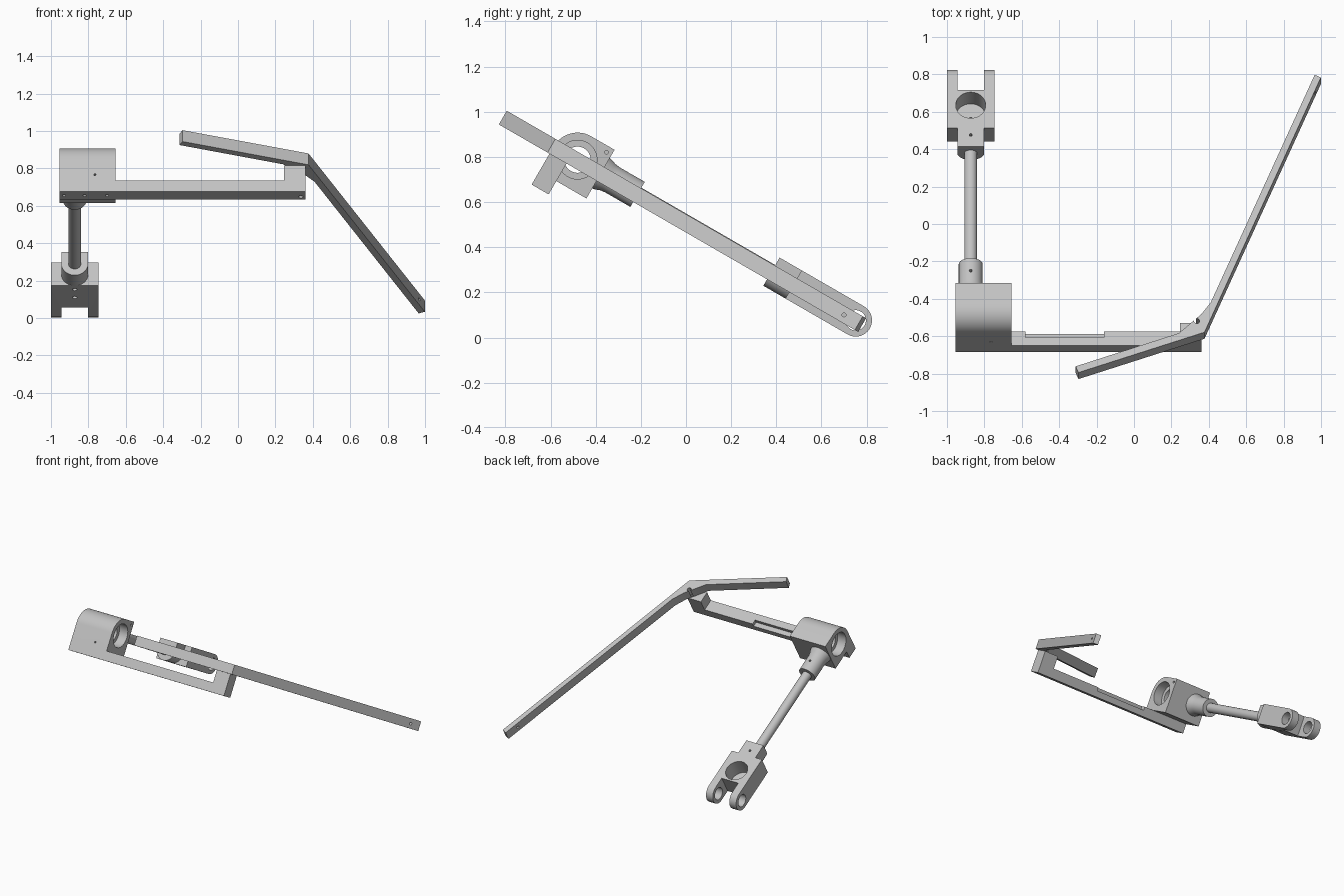
import bpy, bmesh, math
from mathutils import Matrix, Vector

default = bpy.data.objects.get("Cube")
if default:
    bpy.data.objects.remove(default, do_unlink=True)

grey = bpy.data.materials.new("light_grey")
grey.use_nodes = True
GREY = (0.54, 0.54, 0.54, 1)
grey.diffuse_color = GREY
grey.node_tree.nodes["Principled BSDF"].inputs["Base Color"].default_value = GREY

TILT = Matrix.Rotation(math.radians(-30), 4, 'X')   # whole mechanism leans forward
ROD_X, AXIS_Z = -0.873, 0.442                        # shared centre line
BEAM_Y = -0.885
BORE_Y = -0.81


def place(axis, a, b, c):
    """Profile point (a, b) at distance c along the given axis."""
    return Vector({'x': (c, a, b), 'y': (a, c, b), 'z': (a, b, c)}[axis])


def loft(name, axis, rings):
    """Solid through matching rings, given as (profile points, distance)."""
    bm = bmesh.new()
    loops = [[bm.verts.new(place(axis, a, b, d)) for a, b in pts] for pts, d in rings]
    n = len(loops[0])
    for lo, hi in zip(loops, loops[1:]):
        for i in range(n):
            j = (i + 1) % n
            bm.faces.new((lo[i], lo[j], hi[j], hi[i]))
    bm.faces.new(loops[0])
    bm.faces.new(loops[-1])
    bmesh.ops.recalc_face_normals(bm, faces=bm.faces)
    mesh = bpy.data.meshes.new(name)
    bm.to_mesh(mesh)
    bm.free()
    mesh.materials.append(grey)
    ob = bpy.data.objects.new(name, mesh)
    bpy.context.collection.objects.link(ob)
    return ob


def prism(name, axis, pts, lo, hi):
    return loft(name, axis, [(pts, lo), (pts, hi)])


def arc(a, b, r, start=0, end=360, n=48):
    full = end - start == 360
    steps = n if full else n + 1
    angles = [math.radians(start + (end - start) * i / n) for i in range(steps)]
    return [(a + r * math.cos(t), b + r * math.sin(t)) for t in angles]


def rect(a0, a1, b0, b1):
    return [(a0, b0), (a1, b0), (a1, b1), (a0, b1)]


def hole(axis, a, b, r, lo, hi):
    return prism("cutter", axis, arc(a, b, r, n=48 if r > 0.03 else 16), lo, hi)


def cut(ob, cutters):
    """Subtract each cutter, bake the result and drop the cutters."""
    for c in cutters:
        c.hide_render = True
        mod = ob.modifiers.new("cut", 'BOOLEAN')
        mod.operation, mod.solver, mod.object = 'DIFFERENCE', 'EXACT', c
        deps = bpy.context.evaluated_depsgraph_get()
        mesh = bpy.data.meshes.new_from_object(ob.evaluated_get(deps))
        ob.modifiers.clear()
        ob.data = mesh
        bpy.data.objects.remove(c, do_unlink=True)


parts = []

# Bent lever with pivot hole and a cross hole near its tip
lever = prism("bent_lever", 'z', [
    (-0.297, -1.19), (0.377, -0.941), (0.999, 0.631), (0.966, 0.648),
    (0.41, -0.758), (0.36, -0.83), (0.24, -0.947), (-0.312, -1.152)], 0.403, 0.473)
cut(lever, [hole('z', 0.336, -0.872, 0.015, 0.3, 0.6),
            hole('x', 0.556, 0.437, 0.009, 0.8, 1.1)])
parts.append(lever)

# Beam with raised end post, relief step and screw holes
beam = prism("support_beam", 'y', [
    (-0.955, 0.245), (0.36, 0.245), (0.36, 0.403), (0.245, 0.403),
    (0.245, 0.313), (-0.955, 0.313)], -0.931, -0.844)
relief = prism("cutter", 'x', rect(-0.88, -0.8, 0.288, 0.35), -0.58, -0.16)
cut(beam, [relief, hole('z', 0.336, -0.872, 0.012, 0.2, 0.5)] +
    [hole('z', x, BEAM_Y, 0.009, 0.2, 0.29) for x in (-0.93, -0.82, -0.70)])
parts.append(beam)

# Bearing housing: block with one rounded corner, counterbored on both ends
housing = prism("bearing_housing", 'x',
                [(-0.931, 0.313), (-0.69, 0.313), (-0.69, 0.562)]
                + arc(BORE_Y, AXIS_Z, 0.12, 90, 180, 20), -0.955, -0.655)
cut(housing, [hole('x', BORE_Y, AXIS_Z, 0.086, -1.0, -0.885),
              hole('x', BORE_Y, AXIS_Z, 0.086, -0.725, -0.6),
              hole('x', BORE_Y, AXIS_Z, 0.058, -1.0, -0.6),
              hole('x', -0.715, 0.535, 0.008, -0.7, -0.6),
              hole('y', -0.765, 0.349, 0.006, -1.0, -0.85)])
parts.append(housing)

# Flared socket holding the rod
socket = loft("rod_socket", 'y', [
    (arc(ROD_X, AXIS_Z, r), y) for r, y in
    ((0.08, -0.70), (0.076, -0.68), (0.067, -0.655), (0.064, -0.63), (0.064, -0.503))])
cut(socket, [hole('z', ROD_X, -0.58, 0.008, 0.46, 0.6)])
parts.append(socket)

# Connecting rod
parts.append(prism("connecting_rod", 'y', arc(ROD_X, AXIS_Z, 0.034, n=32), -0.6, 0.33))

# Clevis neck: flat on top, round below
neck = prism("clevis_neck", 'y',
             [(ROD_X + 0.072, 0.514), (ROD_X - 0.072, 0.514)]
             + arc(ROD_X, AXIS_Z, 0.072, 180, 360, 24), 0.182, 0.3)
cut(neck, [hole('z', ROD_X, 0.253, 0.008, 0.48, 0.6)])
parts.append(neck)

# Clevis fork: rounded tips, slot, pin hole and round pocket
PIN_Y = 0.613
fork = prism("clevis_fork", 'x',
             [(0.295, 0.514), (0.295, 0.37)]
             + arc(PIN_Y, AXIS_Z, 0.072, -90, 90, 24), ROD_X - 0.127, ROD_X + 0.127)
slot = prism("cutter", 'z', rect(ROD_X - 0.07, ROD_X + 0.07, 0.53, 0.8), 0.2, 0.7)
cut(fork, [slot, hole('x', PIN_Y, AXIS_Z, 0.045, -1.2, -0.5),
           hole('z', ROD_X, 0.437, 0.08, 0.39, 0.7),
           hole('z', ROD_X, 0.42, 0.013, 0.2, 0.5),
           hole('z', ROD_X, 0.337, 0.012, 0.2, 0.4)])
parts.append(fork)

# Tilt everything and shade: curved faces smooth, edges sharp
bpy.ops.object.select_all(action='DESELECT')
for ob in parts:
    ob.data.transform(TILT)
    ob.select_set(True)
bpy.context.view_layer.objects.active = parts[0]
bpy.ops.object.shade_smooth_by_angle(angle=math.radians(30))
